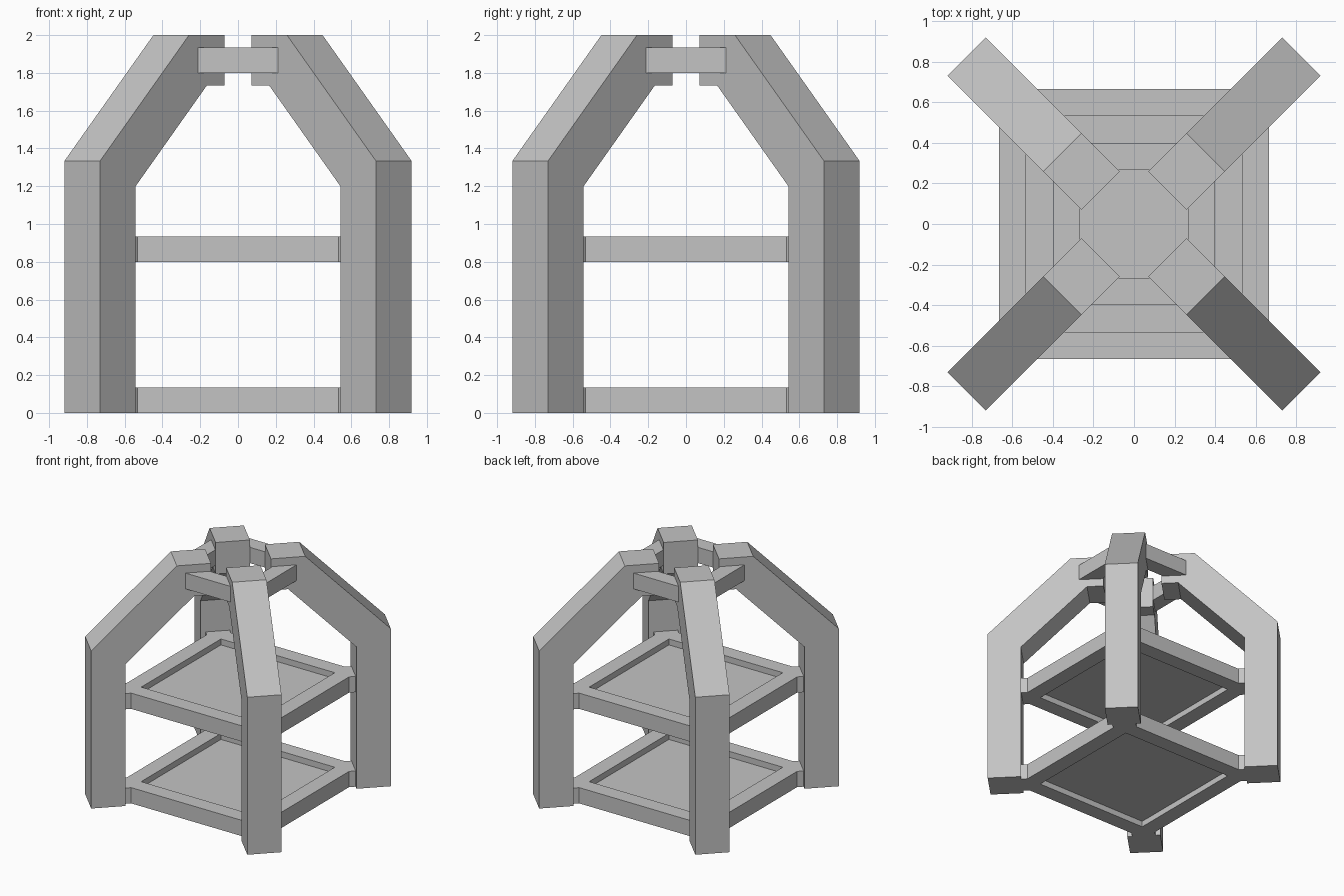
import bpy
import bmesh
from math import pi, sqrt
from mathutils import Matrix, Vector

cube = bpy.data.objects.get("Cube")
if cube:
    bpy.data.objects.remove(cube, do_unlink=True)

grey = bpy.data.materials.new("plain_grey")
grey.use_nodes = True
colour = (0.55, 0.55, 0.55, 1)
grey.diffuse_color = colour
grey.node_tree.nodes["Principled BSDF"].inputs["Base Color"].default_value = colour


def prism(name, outline, sweep, angle=0.0):
    """Sweep a flat outline along a vector, then turn it about the z axis."""
    bm = bmesh.new()
    face = bm.faces.new([bm.verts.new(p) for p in outline])
    moved = bmesh.ops.extrude_face_region(bm, geom=[face])["geom"]
    verts = [v for v in moved if isinstance(v, bmesh.types.BMVert)]
    bmesh.ops.translate(bm, verts=verts, vec=Vector(sweep))
    bmesh.ops.recalc_face_normals(bm, faces=bm.faces)
    bm.transform(Matrix.Rotation(angle, 4, "Z"))
    mesh = bpy.data.meshes.new(name)
    bm.to_mesh(mesh)
    bm.free()
    mesh.materials.append(grey)
    obj = bpy.data.objects.new(name, mesh)
    bpy.context.collection.objects.link(obj)
    return obj


def slab(name, plan, bottom, height, angle=0.0):
    return prism(name, [(x, y, bottom) for x, y in plan], (0, 0, height), angle)


def rect(x0, x1, y0, y1):
    return [(x0, y0), (x1, y0), (x1, y1), (x0, y1)]


unit = 2 / 15            # bar thickness
outer, inner = 5 * unit, 4 * unit

# Bent leg, side profile as (distance from centre, height)
leg_profile = [(1.167, 0), (1.167, 1.333), (0.5, 2), (0.233, 2),
               (0.233, 1.733), (0.367, 1.733), (0.9, 1.2), (0.9, 0)]
corners = ["back_left", "back_right", "front_right", "front_left"]
sides = ["back", "right", "front", "left"]

for i in range(4):
    diagonal = pi / 4 + i * pi / 2
    turn = i * pi / 2

    # Legs on the diagonals
    prism(corners[i] + "_leg", [(r, -unit, z) for r, z in leg_profile],
          (0, 2 * unit, 0), diagonal)

    # Upper braces, mitred against the leg sides
    gap = unit * sqrt(2)
    far, near = 3 * unit, 2 * unit
    slab(sides[i] + "_upper_brace",
         [(gap - far, far), (far - gap, far), (near - gap, near), (gap - near, near)],
         1.8, unit, turn)

    # Shelf rails and the stubs that carry them
    for level, base in (("lower", 0), ("middle", 0.8)):
        slab(f"{sides[i]}_{level}_rail", rect(-inner, inner, inner, outer),
             base, unit, turn)
        half = unit / sqrt(2)
        slab(f"{corners[i]}_{level}_stub", rect(inner * sqrt(2), 0.95, -half, half),
             base, unit, diagonal)

# Thin shelf panels recessed inside the rails
for level, base in (("lower", 0), ("middle", 0.8)):
    slab(level + "_panel", rect(-inner, inner, -inner, inner), base + 0.05, 0.033)
